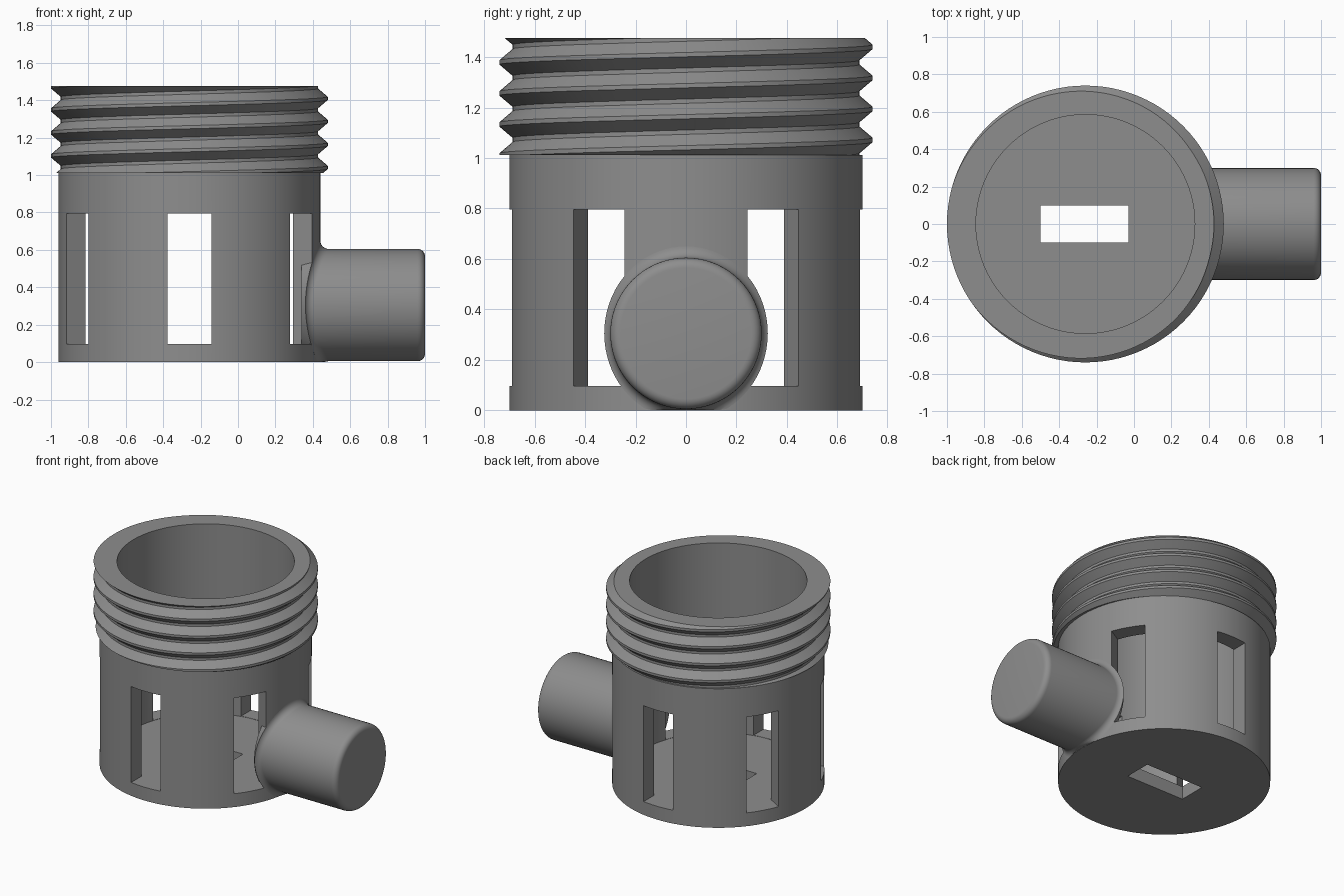
import bpy, bmesh, math
from mathutils import Vector, Matrix

if "Cube" in bpy.data.objects:
    bpy.data.objects.remove(bpy.data.objects["Cube"])

CX = -0.26                        # axis of the cup
R_OUT, R_IN = 0.70, 0.585
Z_THREAD, Z_TOP = 1.012, 1.475
FLOOR = 0.095
SEG = 96

grey = bpy.data.materials.new("grey plastic")
grey.diffuse_color = (0.27, 0.27, 0.27, 1)
grey.use_nodes = True
grey.node_tree.nodes["Principled BSDF"].inputs["Base Color"].default_value = grey.diffuse_color


def make(name, bm):
    bmesh.ops.remove_doubles(bm, verts=bm.verts, dist=1e-5)
    bmesh.ops.dissolve_degenerate(bm, edges=bm.edges, dist=1e-5)
    bmesh.ops.recalc_face_normals(bm, faces=bm.faces)
    me = bpy.data.meshes.new(name)
    bm.to_mesh(me)
    bm.free()
    ob = bpy.data.objects.new(name, me)
    bpy.context.collection.objects.link(ob)
    me.materials.append(grey)
    return ob


def loft(bm, rings, closed=True):
    """Join lists of points with quads; return the vertex rings."""
    vs = [[bm.verts.new(p) for p in ring] for ring in rings]
    n = len(vs[0])
    for a, b in zip(vs, vs[1:]):
        for i in range(n if closed else n - 1):
            j = (i + 1) % n
            bm.faces.new((a[i], a[j], b[j], b[i]))
    return vs


def circle(r, z):
    return [Vector((CX + r * math.cos(t), r * math.sin(t), z))
            for t in (2 * math.pi * i / SEG for i in range(SEG))]


def smooth(ob, angle=30):
    bpy.ops.object.select_all(action='DESELECT')
    ob.select_set(True)
    bpy.context.view_layer.objects.active = ob
    bpy.ops.object.shade_smooth_by_angle(angle=math.radians(angle))


# cup body: closed floor, straight wall
bm = bmesh.new()
rings = loft(bm, [circle(R_OUT, 0), circle(R_OUT, Z_THREAD),
                  circle(R_IN, Z_THREAD), circle(R_IN, FLOOR)])
bm.faces.new(rings[0])
bm.faces.new(rings[-1])
body = make("cup_body", bm)

# cutter: six wall windows and the floor slot
bm = bmesh.new()
for k in range(6):
    m = (Matrix.Translation((CX, 0, 0))
         @ Matrix.Rotation(math.radians(30 + 60 * k), 4, 'Z')
         @ Matrix.Translation((0.66, 0, 0.446))
         @ Matrix.Diagonal((0.26, 0.235, 0.698, 1)))
    bmesh.ops.create_cube(bm, size=1, matrix=m)
bmesh.ops.create_cube(bm, size=1, matrix=Matrix.Translation((CX - 0.005, 0, 0))
                      @ Matrix.Diagonal((0.47, 0.2, 0.5, 1)))
cutter = make("window_cutter", bm)
cutter.hide_render = True
cutter.hide_set(True)
mod = body.modifiers.new("windows", 'BOOLEAN')
mod.operation = 'DIFFERENCE'
mod.solver = 'EXACT'
mod.object = cutter
bpy.context.view_layer.objects.active = body
bpy.ops.object.modifier_apply(modifier=mod.name)
bpy.data.objects.remove(cutter)
smooth(body)

# threaded neck: helical rows clipped to flat ends
PITCH, ROOT, CREST = 0.123, 0.688, 0.74
CREST_Z = 1.41
PROFILE = [(-0.07, CREST), (0.07, CREST), (0.43, ROOT), (0.57, ROOT)]


def thread_radius(z, a):
    t = ((z - CREST_Z) / PITCH - a / (2 * math.pi)) % 1
    d = min(t, 1 - t)
    return CREST + (ROOT - CREST) * min(max((d - 0.07) / 0.36, 0), 1)


def neck_ring(fn):
    out = []
    for i in range(SEG + 1):
        a = 2 * math.pi * i / SEG
        r, z = fn(a)
        out.append(Vector((CX + r * math.cos(a), r * math.sin(a), z)))
    return out


def helix_row(k, off):
    def fn(a):
        z = CREST_Z + PITCH * (k + off + a / (2 * math.pi))
        z = min(max(z, Z_THREAD), Z_TOP)
        return thread_radius(z, a), z
    return neck_ring(fn)


rows = [neck_ring(lambda a: (R_IN, Z_THREAD))]
rows += [helix_row(k, off) for k in range(-6, 3) for off, _ in PROFILE]
rows += [neck_ring(lambda a: (R_IN, Z_TOP)), neck_ring(lambda a: (R_IN, Z_THREAD))]
bm = bmesh.new()
loft(bm, rows, closed=False)
neck = make("threaded_neck", bm)
smooth(neck, 25)

# side spigot: filleted root, straight barrel, rounded end
PR, PZ, FIL, BEV, N = 0.30, 0.305, 0.045, 0.04, 72


def pipe_ring(fn):
    return [fn(2 * math.pi * i / N) for i in range(N)]


def straight(x, r):
    return pipe_ring(lambda t: Vector((x, r * math.cos(t), PZ + r * math.sin(t))))


def fillet(s):
    def fn(t):
        radial = Vector((0, math.cos(t), math.sin(t)))
        yc = (PR + FIL) * radial.y
        c = Vector((math.sqrt((R_OUT + FIL) ** 2 - yc ** 2), yc, (PR + FIL) * radial.z))
        to_wall = -Vector((c.x, c.y, 0)).normalized()
        d = (to_wall * (1 - s) - radial * s).normalized()
        p = c + d * FIL
        return Vector((p.x + CX, p.y, max(p.z + PZ, 0.001)))
    return pipe_ring(fn)


rings = [straight(0.34, PR)] + [fillet(i / 6) for i in range(7)]
for i in range(7):
    a = math.pi / 2 * i / 6
    rings.append(straight(1 - BEV + BEV * math.sin(a), PR - BEV + BEV * math.cos(a)))
bm = bmesh.new()
vs = loft(bm, rings)
bm.faces.new(vs[0])
bm.faces.new(vs[-1])
spigot = make("side_spigot", bm)
smooth(spigot)
